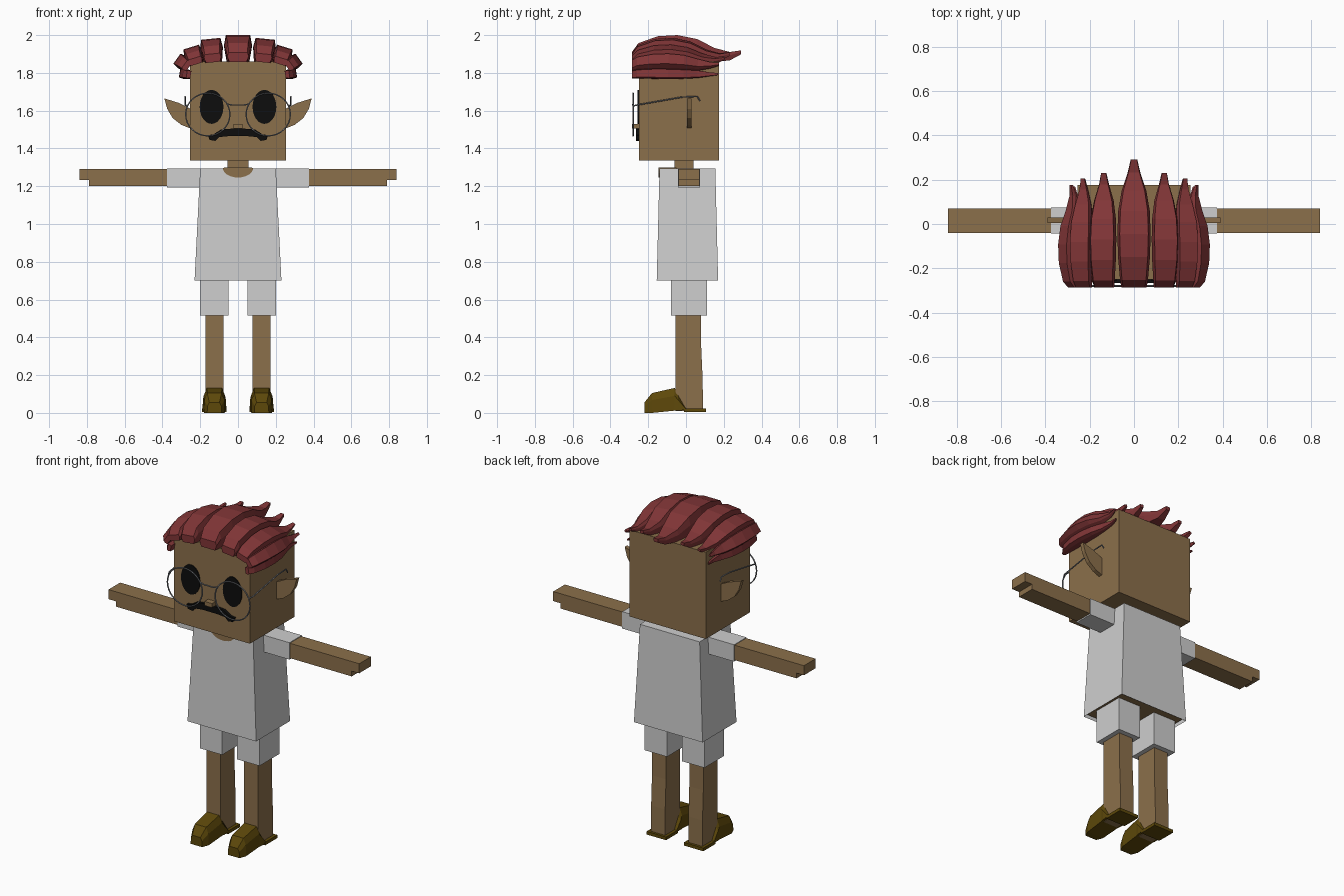
import bpy
import math
from mathutils import Vector

if "Cube" in bpy.data.objects:
    bpy.data.objects.remove(bpy.data.objects["Cube"])


def material(name, r, g, b):
    m = bpy.data.materials.new(name)
    m.use_nodes = True
    m.diffuse_color = (r, g, b, 1)
    m.node_tree.nodes["Principled BSDF"].inputs["Base Color"].default_value = (r, g, b, 1)
    return m


SKIN = material("tan skin", 0.26, 0.16, 0.07)
CLOTH = material("white cloth", 0.62, 0.62, 0.62)
HAIR = material("dark red hair", 0.22, 0.036, 0.038)
SHOE = material("dark gold shoe", 0.11, 0.065, 0.003)
BLACK = material("black", 0.004, 0.004, 0.004)
METAL = material("grey metal", 0.2, 0.21, 0.23)


def loft(name, rings, mat, mirror=False, caps=(True, True)):
    """Skin a list of equal-length point rings into one flat-shaded part."""
    n = len(rings[0])
    verts = [p for ring in rings for p in ring]
    faces = [(k * n + i, k * n + (i + 1) % n, (k + 1) * n + (i + 1) % n, (k + 1) * n + i)
             for k in range(len(rings) - 1) for i in range(n)]
    if caps[0]:
        faces.append(tuple(reversed(range(n))))
    if caps[1]:
        faces.append(tuple(range(len(verts) - n, len(verts))))
    mesh = bpy.data.meshes.new(name)
    mesh.from_pydata(verts, [], faces)
    mesh.materials.append(mat)
    obj = bpy.data.objects.new(name, mesh)
    bpy.context.collection.objects.link(obj)
    bpy.context.view_layer.objects.active = obj
    bpy.ops.object.mode_set(mode='EDIT')
    bpy.ops.mesh.select_all(action='SELECT')
    bpy.ops.mesh.normals_make_consistent(inside=False)
    bpy.ops.object.mode_set(mode='OBJECT')
    if mirror:
        obj.modifiers.new("Mirror", 'MIRROR').use_clip = False
    return obj


def rect(x0, x1, y0, y1, z):
    return [(x0, y0, z), (x1, y0, z), (x1, y1, z), (x0, y1, z)]


def box(name, x, y, z, mat, mirror=False):
    return loft(name, [rect(*x, *y, z[0]), rect(*x, *y, z[1])], mat, mirror)


def plate(name, outline, y0, y1, mat, mirror=False):
    """Extrude an x-z outline along y."""
    return loft(name, [[(x, y, z) for x, z in outline] for y in (y0, y1)], mat, mirror)


def ellipse(cx, cz, rx, rz, n, start=0.0, sweep=math.tau):
    return [(cx + rx * math.cos(start + sweep * i / n),
             cz + rz * math.sin(start + sweep * i / n)) for i in range(n)]


def wire(name, points, cyclic=False, mirror=False):
    curve = bpy.data.curves.new(name, 'CURVE')
    curve.dimensions = '3D'
    curve.bevel_depth = 0.004
    curve.bevel_resolution = 1
    curve.use_fill_caps = True
    spline = curve.splines.new('POLY')
    spline.points.add(len(points) - 1)
    for p, co in zip(spline.points, points):
        p.co = (*co, 1)
    spline.use_cyclic_u = cyclic
    curve.materials.append(METAL)
    obj = bpy.data.objects.new(name, curve)
    bpy.context.collection.objects.link(obj)
    bpy.ops.object.select_all(action='DESELECT')
    obj.select_set(True)
    bpy.context.view_layer.objects.active = obj
    bpy.ops.object.convert(target='MESH')
    if mirror:
        bpy.context.object.modifiers.new("Mirror", 'MIRROR')


# Head and neck
box("head", (-0.255, 0.255), (-0.25, 0.175), (1.335, 1.86), SKIN)
box("neck", (-0.055, 0.055), (-0.06, 0.04), (1.27, 1.345), SKIN)

# Ears: a pointed outline with a curved outer edge
ear = [(0.25, 1.61), (0.31, 1.64), (0.39, 1.665), (0.375, 1.61), (0.345, 1.56),
       (0.30, 1.525), (0.25, 1.505)]
plate("ears", ear, 0.005, 0.03, SKIN, True)

# Face
plate("eyes", ellipse(0.14, 1.62, 0.063, 0.09, 24), -0.256, -0.249, BLACK, True)
box("nose", (-0.025, 0.025), (-0.285, -0.245), (1.505, 1.53), SKIN)
half = [(0.03, 1.505), (0.09, 1.5), (0.13, 1.475), (0.16, 1.47), (0.15, 1.445),
        (0.12, 1.44), (0.10, 1.46), (0.05, 1.465)]
plate("moustache", half + [(-x, z) for x, z in reversed(half)], -0.266, -0.249, BLACK)

# Glasses
rim = [(x, -0.28, z) for x, z in ellipse(0.16, 1.58, 0.117, 0.113, 32)]
wire("glasses_rims", rim, True, True)
wire("glasses_bridge", [(-0.06, -0.28, 1.635), (-0.03, -0.283, 1.63), (0.03, -0.283, 1.63),
                        (0.06, -0.28, 1.635)])
wire("glasses_temples", [(0.268, -0.28, 1.625), (0.28, -0.26, 1.63), (0.28, -0.02, 1.672),
                         (0.28, 0.06, 1.675), (0.28, 0.075, 1.65)], False, True)

# Shirt: an open-bottomed shell over the body, with sleeves and a neckline
loft("shirt", [rect(-0.23, 0.23, -0.155, 0.17, 0.70), rect(-0.2, 0.2, -0.14, 0.155, 1.295)],
     CLOTH, caps=(False, True))
loft("body", [rect(-0.22, 0.22, -0.145, 0.16, 0.715), rect(-0.19, 0.19, -0.13, 0.145, 1.28)], SKIN)
plate("neckline", ellipse(0, 1.296, 0.08, 0.05, 13, math.pi, math.pi * 13 / 12),
      -0.146, -0.138, SKIN)
box("neckline_top", (-0.075, 0.075), (-0.146, -0.05), (1.29, 1.298), SKIN)
box("sleeves", (0.19, 0.375), (-0.043, 0.075), (1.192, 1.294), CLOTH, True)

# Arms: the hand leaves a step under its upper half
arm = [(0.37, 1.2), (0.79, 1.2), (0.79, 1.232), (0.84, 1.232), (0.84, 1.29), (0.37, 1.29)]
plate("arms", arm, -0.04, 0.071, SKIN, True)

# Legs and shorts
box("shorts", (0.05, 0.2), (-0.08, 0.11), (0.515, 0.72), CLOTH, True)
loft("legs", [rect(0.078, 0.172, -0.055, y, z) for y, z in
              ((0.09, 0.01), (0.088, 0.18), (0.08, 0.36), (0.08, 0.53))], SKIN, True)

# Shoes: a flat heel plate and a rounded toe box
box("shoe_heels", (0.06, 0.19), (-0.01, 0.105), (0.005, 0.024), SHOE, True)
shoe = []
for y, low, high, w in ((-0.22, 0.0, 0.055, 0.038), (-0.18, 0.0, 0.105, 0.054),
                        (-0.06, 0.012, 0.132, 0.058), (-0.042, 0.013, 0.1, 0.062),
                        (0.0, 0.015, 0.024, 0.064)):
    mid = low + (high - low) * 0.65
    shoe.append([(0.125 + u * w, y, z) for u, z in
                 ((-1, low), (1, low), (0.98, mid), (0.7, high), (-0.7, high), (-0.98, mid))])
loft("shoe_toes", shoe, SHOE, True)

# Hair: tapered locks, each station is (along, width, top, bottom)
STATIONS = ((0, 0.76, 0.36, 0), (0.06, 0.84, 0.7, 0), (0.24, 0.96, 0.96, 0), (0.42, 1, 1, 0),
            (0.6, 0.95, 0.85, 0), (0.76, 0.74, 0.52, 0), (0.9, 0.38, 0.37, 0.06),
            (1, 0.2, 0.43, 0.28))
SECTION = ((-0.8, 0), (0.8, 0), (1, 0.6), (0.86, 1), (-0.86, 1), (-1, 0.6))


def lock(name, x, z, roll, width, height, y_end, mirror=True):
    side = Vector((math.cos(roll), 0, -math.sin(roll)))
    up = Vector((math.sin(roll), 0, math.cos(roll)))
    rings = []
    for t, w, top, low in STATIONS:
        base = Vector((x, -0.287 + t * (y_end + 0.287), z))
        rings.append([base + side * (u * w * width) + up * (height * (low + (top - low) * v))
                      for u, v in SECTION])
    loft(name, rings, HAIR, mirror)


lock("hair_centre", 0, 1.858, 0, 0.075, 0.142, 0.29, False)
lock("hair_inner", 0.132, 1.856, 0.1, 0.06, 0.125, 0.23)
lock("hair_outer", 0.22, 1.846, 0.3, 0.05, 0.095, 0.205)
lock("hair_upper_side", 0.26, 1.83, 0.95, 0.038, 0.078, 0.175)
lock("hair_lower_side", 0.25, 1.79, 1.4, 0.028, 0.06, 0.17)
